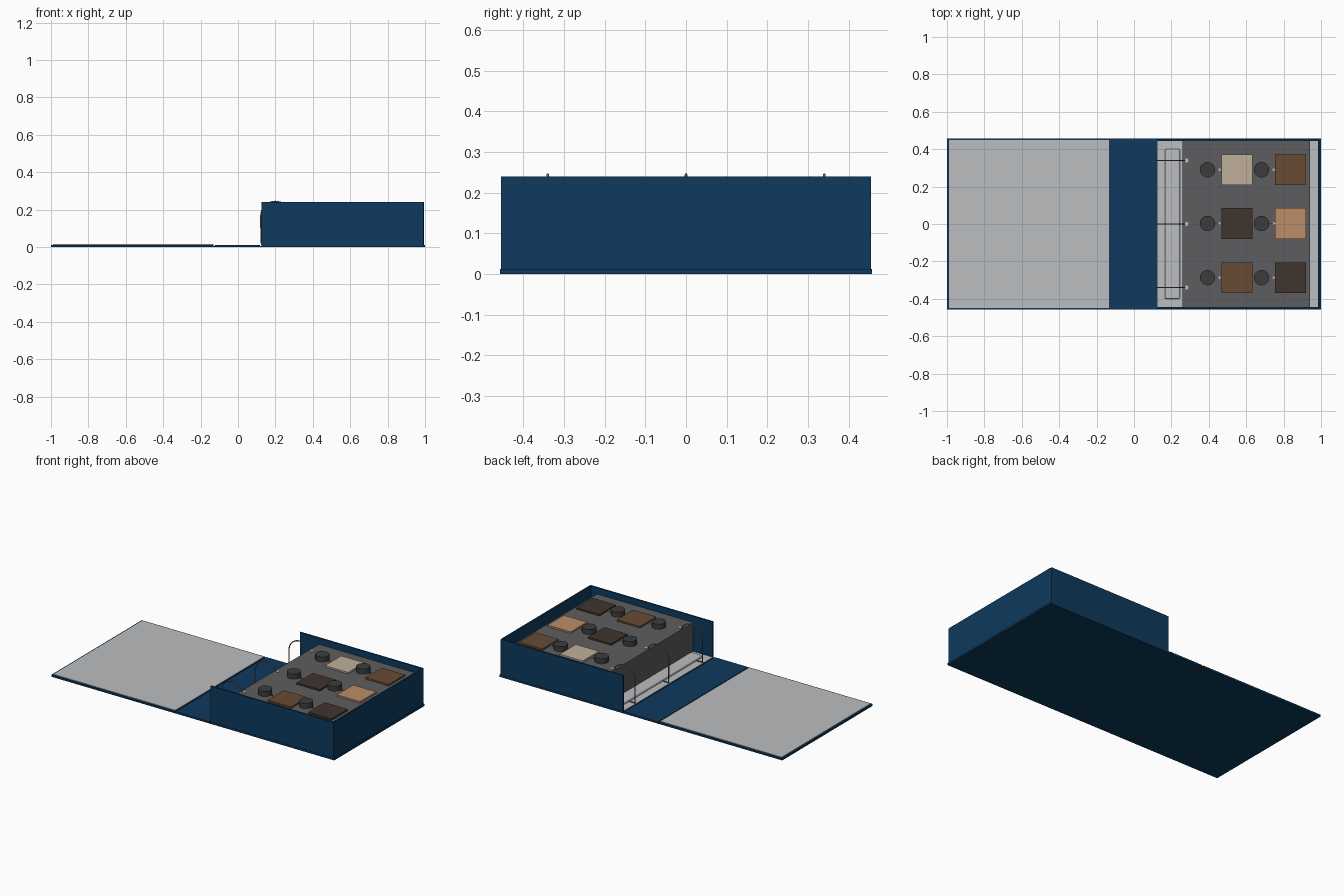
import bpy
import math
from mathutils import Vector

cube = bpy.data.objects.get("Cube")
if cube:
    bpy.data.objects.remove(cube, do_unlink=True)


def material(name, r, g, b):
    m = bpy.data.materials.new(name)
    m.use_nodes = True
    m.diffuse_color = (r, g, b, 1)
    m.node_tree.nodes["Principled BSDF"].inputs["Base Color"].default_value = (r, g, b, 1)
    return m


NAVY = material("navy cloth", 0.004, 0.042, 0.11)
PAPER = material("pale grey lining", 0.50, 0.51, 0.53)
FOAM = material("dark grey tray", 0.11, 0.11, 0.115)
KNOB = material("charcoal", 0.045, 0.045, 0.047)
METAL = material("ring metal", 0.2, 0.2, 0.21)
BEIGE = material("beige sample", 0.53, 0.43, 0.32)
BROWN = material("brown sample", 0.135, 0.072, 0.036)
DARK = material("dark brown sample", 0.053, 0.035, 0.027)
TAN = material("tan sample", 0.5, 0.27, 0.14)


def box(name, x0, x1, y0, y1, z0, z1, mat, bevel=0):
    """Axis-aligned box given by its limits."""
    bpy.ops.mesh.primitive_cube_add(
        size=1, location=((x0 + x1) / 2, (y0 + y1) / 2, (z0 + z1) / 2))
    ob = bpy.context.object
    ob.name = name
    ob.scale = (x1 - x0, y1 - y0, z1 - z0)
    bpy.ops.object.transform_apply(location=False, rotation=False, scale=True)
    ob.data.materials.append(mat)
    if bevel:
        mod = ob.modifiers.new("bevel", "BEVEL")
        mod.width = bevel
        mod.segments = 3
    return ob


def disc(name, x, y, z0, z1, radius, mat, sides=32):
    """Upright cylinder with smooth sides."""
    bpy.ops.mesh.primitive_cylinder_add(
        vertices=sides, radius=radius, depth=z1 - z0, location=(x, y, (z0 + z1) / 2))
    ob = bpy.context.object
    ob.name = name
    ob.data.materials.append(mat)
    bpy.ops.object.shade_smooth_by_angle()
    return ob


W = 0.457      # half width of the cover
BOARD = 0.012  # cover thickness
LINING = 0.015
TOP = 0.24     # wall height
DECK = 0.2     # tray surface

# Cover: one backing sheet carrying three boards with hinge grooves between
box("cover_backing", -1, 1, -W, W, 0, 0.006, NAVY)
box("lid_board", -1, -0.13, -W, W, 0.006, BOARD, NAVY)
box("spine_board", -0.122, 0.117, -W, W, 0.006, BOARD, NAVY)
box("base_board", 0.125, 1, -W, W, 0.006, BOARD, NAVY)
box("lid_lining", -0.99, -0.13, -0.448, 0.448, BOARD, LINING, PAPER)
box("base_lining", 0.122, 0.985, -0.445, 0.445, BOARD, LINING, PAPER)

# Walls on three sides, open toward the spine
for side, s in (("left", 1), ("right", -1)):
    y0, y1 = sorted((s * 0.445, s * 0.455))
    box("side_wall_" + side, 0.125, 0.992, y0, y1, BOARD, TOP, NAVY)
box("end_wall", 0.984, 0.994, -0.445, 0.445, BOARD, TOP, NAVY)

# Sample tray
box("sample_tray", 0.26, 0.94, -0.444, 0.444, LINING, DECK, FOAM)

# Ring mechanism
box("ring_plate", 0.165, 0.245, -0.4, 0.4, LINING, 0.035, PAPER, bevel=0.008)


def ring(name, y):
    """Closed D-shaped wire: flat bottom, straight legs, round top."""
    cx, cz, r = 0.2, 0.166, 0.078
    pts = [Vector((cx + r, y, 0.022))]
    for i in range(21):
        a = math.pi * i / 20
        pts.append(Vector((cx + r * math.cos(a), y, cz + r * math.sin(a))))
    pts.append(Vector((cx - r, y, 0.022)))
    curve = bpy.data.curves.new(name, "CURVE")
    curve.dimensions = "3D"
    curve.bevel_depth = 0.0035
    curve.bevel_resolution = 2
    spline = curve.splines.new("POLY")
    spline.points.add(len(pts) - 1)
    for p, co in zip(spline.points, pts):
        p.co = (*co, 1)
    spline.use_cyclic_u = True
    spline.use_smooth = True
    curve.materials.append(METAL)
    bpy.context.collection.objects.link(bpy.data.objects.new(name, curve))


for i, y in enumerate((-0.34, 0, 0.34)):
    ring(f"binder_ring_{i}", y)
    disc(f"ring_grommet_{i}", 0.281, y, DECK, DECK + 0.003, 0.011, PAPER, 20)

# Samples: a round knob, a short pin and a square swatch in each cell
rows = (0.29, 0.003, -0.287)
columns = ((0.393, 0.551, (BEIGE, DARK, BROWN)),
           (0.682, 0.837, (BROWN, TAN, DARK)))
for c, (knob_x, swatch_x, mats) in enumerate(columns):
    for r, (y, mat) in enumerate(zip(rows, mats)):
        h = 0.082
        disc(f"knob_{c}_{r}", knob_x, y, DECK, DECK + 0.032, 0.041, KNOB)
        box(f"link_{c}_{r}", knob_x + 0.04, knob_x + 0.06, y - 0.002, y + 0.002,
            DECK, DECK + 0.004, KNOB)
        disc(f"pin_{c}_{r}", knob_x + 0.064, y, DECK, DECK + 0.004, 0.007, PAPER, 16)
        box(f"swatch_{c}_{r}", swatch_x - h, swatch_x + h, y - h, y + h,
            DECK, DECK + 0.01, mat)
